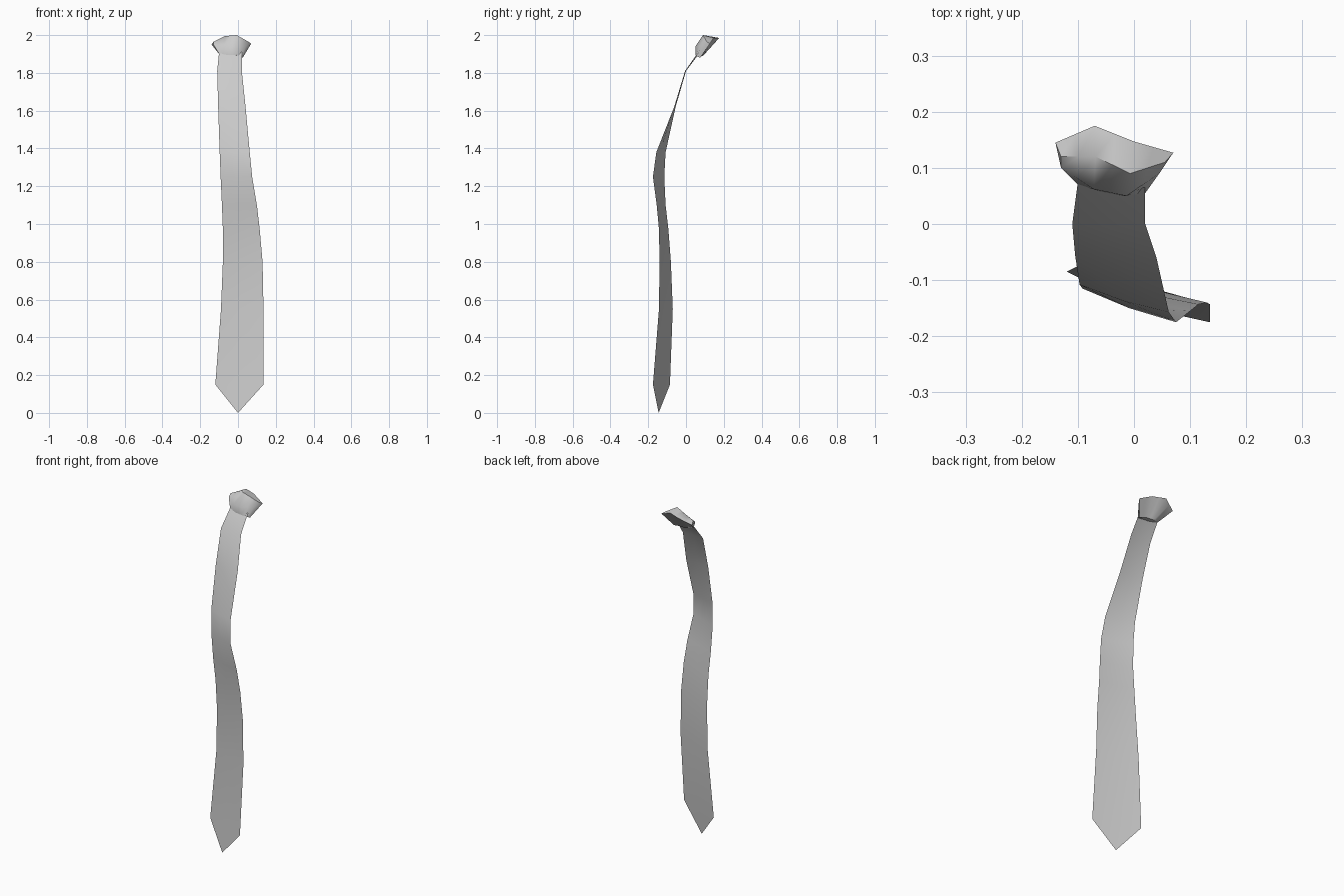
import bpy
from mathutils import Vector

default = bpy.data.objects.get("Cube")
if default:
    bpy.data.objects.remove(default, do_unlink=True)

# One plain grey cloth
cloth = bpy.data.materials.new("grey cloth")
cloth.use_nodes = True
grey = (0.6, 0.6, 0.6, 1)
cloth.diffuse_color = grey
cloth.node_tree.nodes["Principled BSDF"].inputs["Base Color"].default_value = grey


def strip_faces(rows, width):
    """Quads joining consecutive rows of equal width."""
    return [(r * width + c, (r + 1) * width + c, (r + 1) * width + c + 1, r * width + c + 1)
            for r in range(rows - 1) for c in range(width - 1)]


def make_object(name, points, faces, angle):
    mesh = bpy.data.meshes.new(name)
    mesh.from_pydata(points, [], faces)
    mesh.materials.append(cloth)
    obj = bpy.data.objects.new(name, mesh)
    bpy.context.collection.objects.link(obj)
    bpy.ops.object.select_all(action="DESELECT")
    obj.select_set(True)
    bpy.context.view_layer.objects.active = obj
    bpy.ops.object.shade_smooth_by_angle(angle=angle)
    return obj


# Hanging blade: height, then x and y of its right and left edges
blade_edges = [
    (1.91, -0.10, 0.075, 0.02, 0.065),
    (1.81, -0.11, 0.0, 0.02, 0.0),
    (1.62, -0.105, -0.055, 0.04, -0.06),
    (1.38, -0.097, -0.108, 0.062, -0.157),
    (1.25, -0.092, -0.115, 0.075, -0.175),
    (1.1, -0.085, -0.108, 0.1, -0.155),
    (0.97, -0.08, -0.093, 0.115, -0.143),
    (0.8, -0.08, -0.08, 0.13, -0.14),
    (0.55, -0.09, -0.07, 0.135, -0.143),
    (0.15, -0.12, -0.085, 0.135, -0.175),
]
points = []
for z, xa, ya, xb, yb in blade_edges:
    a, b = Vector((xa, ya, z)), Vector((xb, yb, z))
    points += [a, (a + b) / 2 + Vector((0, -0.005, 0)), b]
faces = strip_faces(len(blade_edges), 3)
# Pointed tip
tip = len(points)
points.append(Vector((0, -0.145, 0)))
faces += [(tip - 3, tip, tip - 2), (tip - 2, tip, tip - 1)]
make_object("tie_blade", points, faces, 1.0)

# Knot: each row runs across, from the front hem over the crest to the back
knot_rows = [
    (-0.10, 0.02, (0.07, 0.058, 0.05, 0.055), (1.9, 1.895, 1.895, 1.89)),
    (-0.13, 0.045, (0.1, 0.062, 0.05, 0.09), (1.95, 1.94, 1.94, 1.945)),
    (-0.13, 0.055, (0.12, 0.12, 0.09, 0.11), (1.965, 1.995, 2.0, 1.965)),
    (-0.14, 0.07, (0.145, 0.175, 0.147, 0.127), (1.95, 1.985, 1.985, 1.955)),
    (-0.10, 0.025, (0.08, 0.09, 0.085, 0.075), (1.9, 1.89, 1.89, 1.88)),
]
SPAN = 7


def sample(values, t):
    """Smoothly interpolated value along a row."""
    i = min(int(t * 3), 2)
    f = t * 3 - i
    f = f * f * (3 - 2 * f)
    return values[i] + (values[i + 1] - values[i]) * f


points = []
for x0, x1, ys, zs in knot_rows:
    for k in range(SPAN):
        t = k / (SPAN - 1)
        points.append((x0 + (x1 - x0) * t, sample(ys, t), sample(zs, t)))
rows = len(knot_rows)
faces = strip_faces(rows, SPAN)
# Hem and both ends
last = (rows - 1) * SPAN
faces += [(last + c, c, c + 1, last + c + 1) for c in range(SPAN - 1)]
faces += [tuple(r * SPAN + c for r in range(rows)) for c in (0, SPAN - 1)]
make_object("tie_knot", points, faces, 0.9)
